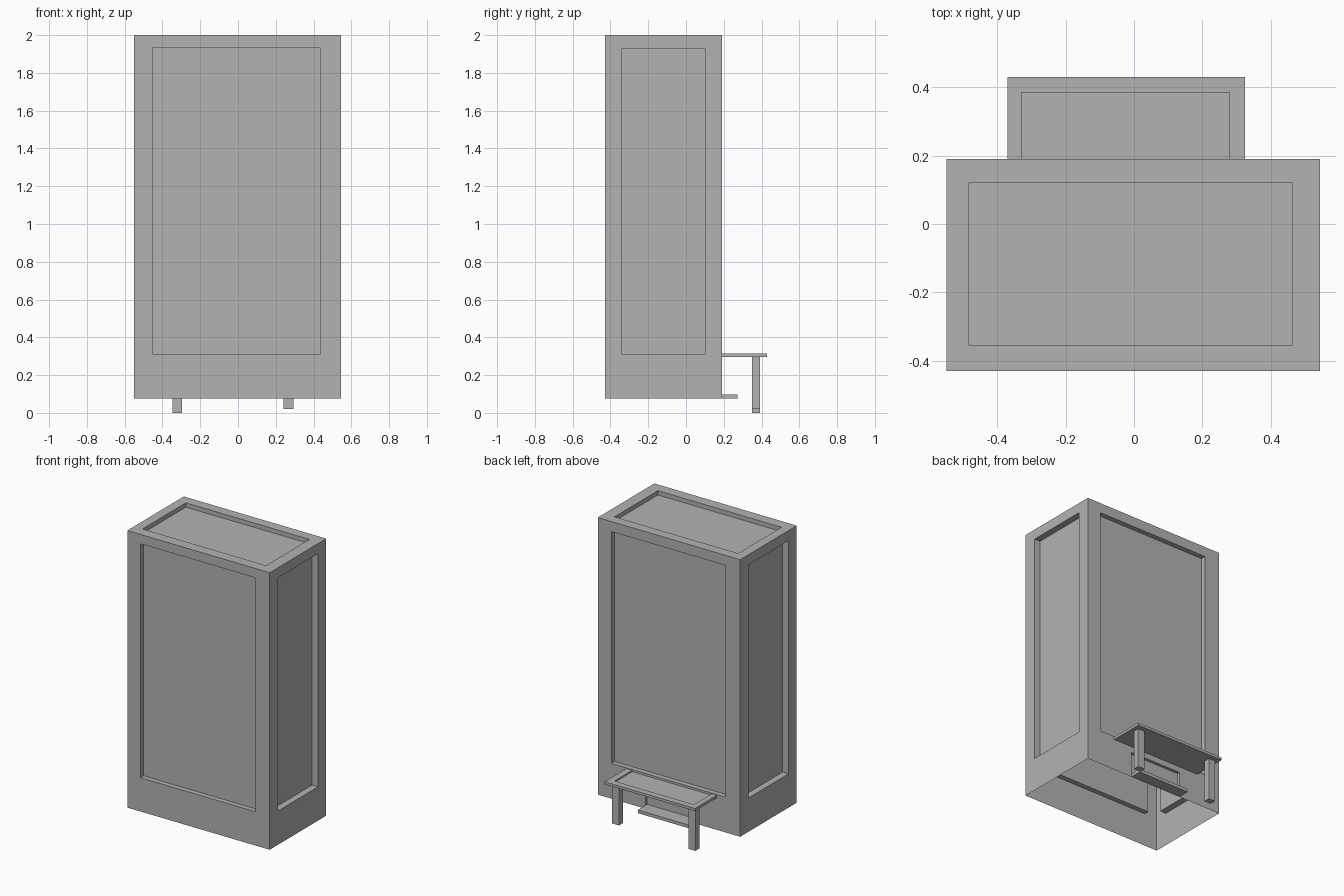
import bpy
import bmesh
from mathutils import Vector

if "Cube" in bpy.data.objects:
    bpy.data.objects.remove(bpy.data.objects["Cube"], do_unlink=True)

# One plain grey for everything
GREY = (0.45, 0.45, 0.45, 1)
grey = bpy.data.materials.new("plain grey")
grey.use_nodes = True
grey.diffuse_color = GREY
grey.node_tree.nodes["Principled BSDF"].inputs["Base Color"].default_value = GREY

# Body limits
X0, X1, Y0, Y1, Z0, Z1 = -0.55, 0.545, -0.43, 0.19, 0.075, 2.0


def finish(name, bm):
    bmesh.ops.remove_doubles(bm, verts=bm.verts[:], dist=0.0005)
    mesh = bpy.data.meshes.new(name)
    bm.to_mesh(mesh)
    bm.free()
    mesh.materials.append(grey)
    obj = bpy.data.objects.new(name, mesh)
    bpy.context.collection.objects.link(obj)
    return obj


def recessed_wall(bm, place, outer, inner, depth):
    """Rectangle with a sunken panel; place(a, b, d) maps wall coordinates to space."""
    def ring(rect, d):
        a0, a1, b0, b1 = rect
        return [bm.verts.new(place(a, b, d))
                for a, b in ((a0, b0), (a1, b0), (a1, b1), (a0, b1))]
    rings = [ring(outer, 0), ring(inner, 0), ring(inner, depth)]
    for r, s in zip(rings, rings[1:]):
        for i in range(4):
            j = (i + 1) % 4
            bm.faces.new((r[i], r[j], s[j], s[i]))
    bm.faces.new(rings[2])


def box(name, x, y, z):
    bm = bmesh.new()
    bmesh.ops.create_cube(bm, size=1)
    low, high = (Vector(p) for p in zip(x, y, z))
    for v in bm.verts:
        v.co = (low + high) / 2 + v.co * (high - low)
    return finish(name, bm)


# Cabinet shell, open underneath, with a sunken panel on every wall
bm = bmesh.new()
recessed_wall(bm, lambda a, b, d: (a, Y0 + d, b),
              (X0, X1, Z0, Z1), (-0.45, 0.435, 0.31, 1.935), 0.035)
recessed_wall(bm, lambda a, b, d: (X1 - d, a, b),
              (Y0, Y1, Z0, Z1), (-0.34, 0.10, 0.31, 1.93), 0.045)
recessed_wall(bm, lambda a, b, d: (X0 + d, -a, b),
              (-Y1, -Y0, Z0, Z1), (-0.10, 0.34, 0.31, 1.93), 0.045)
recessed_wall(bm, lambda a, b, d: (a, b, Z1 - d),
              (X0, X1, Y0, Y1), (-0.485, 0.465, -0.355, 0.12), 0.03)
# Back wall: tall panel above, small hatch below
SPLIT = 0.29
recessed_wall(bm, lambda a, b, d: (-a, Y1 - d, b),
              (-X1, -X0, SPLIT, Z1), (-0.44, 0.435, 0.32, 1.93), 0.035)
recessed_wall(bm, lambda a, b, d: (-a, Y1 - d, b),
              (-X1, -X0, Z0, SPLIT), (-0.18, 0.22, 0.097, 0.256), 0.02)
finish("cabinet_shell", bm)

# Bench behind the cabinet: thin board with a raised rim on three sides
box("bench_board", (-0.37, 0.325), (Y1, 0.43), (0.297, 0.305))
box("bench_rim_back", (-0.37, 0.325), (0.385, 0.43), (0.305, 0.315))
box("bench_rim_right", (-0.37, -0.33), (Y1, 0.385), (0.305, 0.315))
box("bench_rim_left", (0.28, 0.325), (Y1, 0.385), (0.305, 0.315))

# Bench legs, one slightly shorter
for name, x, foot in (("right_leg", (-0.347, -0.296), 0), ("left_leg", (0.24, 0.295), 0.02)):
    box(name, x, (0.35, 0.393), (foot, 0.297))

# Low step under the hatch
box("hatch_step", (-0.22, 0.18), (Y1, 0.272), (Z0, 0.097))
